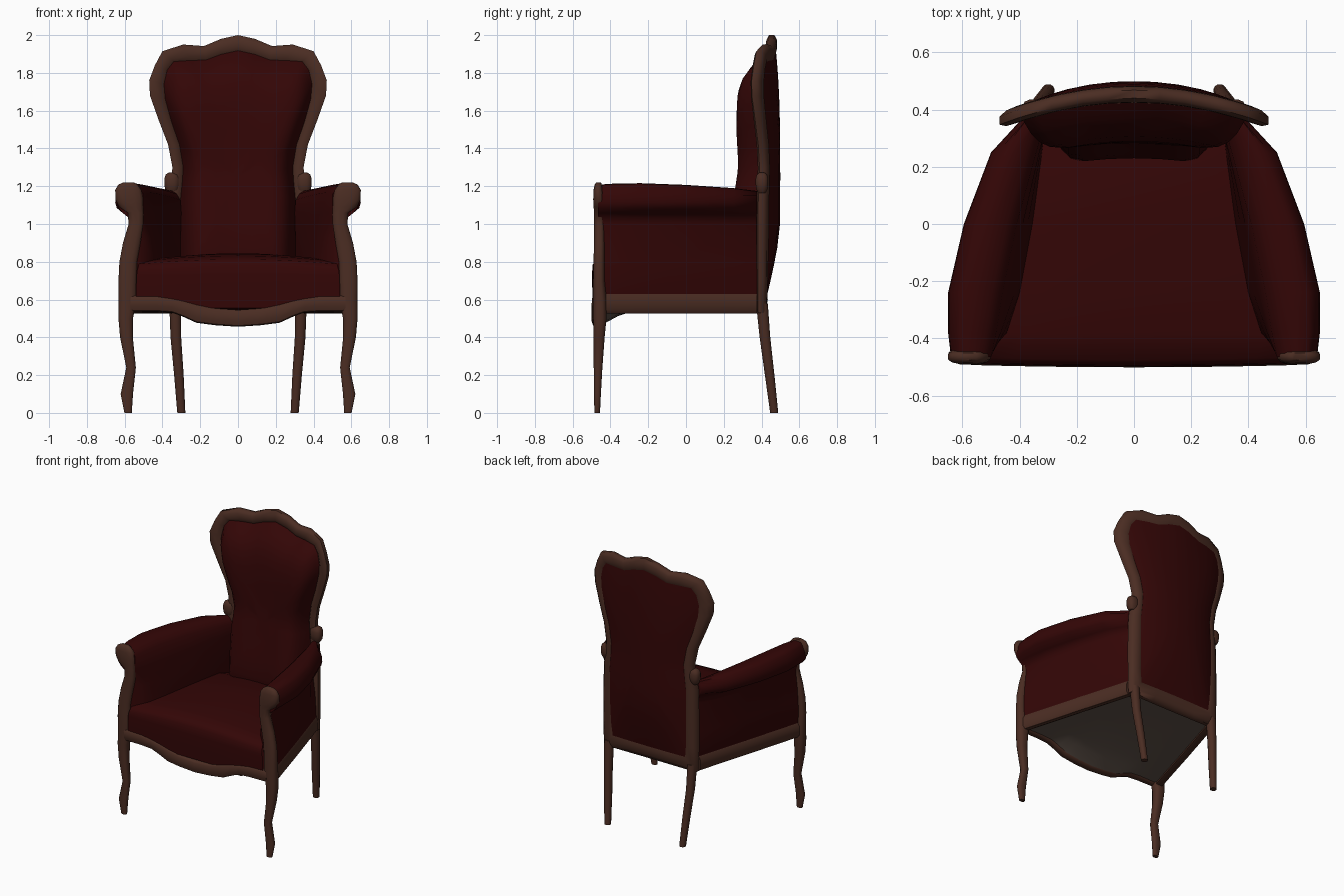
import bpy, bmesh, math

if "Cube" in bpy.data.objects:
    bpy.data.objects.remove(bpy.data.objects["Cube"])


def material(name, rgb):
    m = bpy.data.materials.new(name)
    m.diffuse_color = (*rgb, 1)
    m.use_nodes = True
    m.node_tree.nodes["Principled BSDF"].inputs["Base Color"].default_value = m.diffuse_color
    return m


RED = material("dark red upholstery", (0.033, 0.0018, 0.0018))
WOOD = material("brown wood", (0.070, 0.026, 0.0165))
LINING = material("grey lining", (0.120, 0.088, 0.070))


def loft(name, rings, mat, closed=True, caps=True, mirror=False, angle=50):
    """Skin a list of equal-length rings into one smooth-shaded object."""
    bm = bmesh.new()
    vs = [[bm.verts.new(p) for p in r] for r in rings]
    n = len(rings[0])
    for a, b in zip(vs, vs[1:]):
        for j in range(n if closed else n - 1):
            k = (j + 1) % n
            bm.faces.new((a[j], a[k], b[k], b[j]))
    if caps:
        bm.faces.new(vs[0])
        bm.faces.new(vs[-1])
    bmesh.ops.remove_doubles(bm, verts=bm.verts, dist=0.0005)
    bmesh.ops.recalc_face_normals(bm, faces=bm.faces)
    me = bpy.data.meshes.new(name)
    bm.to_mesh(me)
    bm.free()
    me.materials.append(mat)
    ob = bpy.data.objects.new(name, me)
    bpy.context.collection.objects.link(ob)
    if mirror:
        ob.modifiers.new("mirror", 'MIRROR').use_mirror_merge = False
    bpy.ops.object.select_all(action='DESELECT')
    ob.select_set(True)
    bpy.context.view_layer.objects.active = ob
    bpy.ops.object.shade_smooth_by_angle(angle=math.radians(angle))
    return ob


def oval(cx, cy, z, rx, ry, n=12, p=0.75):
    """Slightly squared horizontal oval ring."""
    pts = []
    for k in range(n):
        a = 2 * math.pi * (k + 0.5) / n
        c, s = math.cos(a), math.sin(a)
        pts.append((cx + rx * math.copysign(abs(c) ** p, c),
                    cy + ry * math.copysign(abs(s) ** p, s), z))
    return pts


# Front legs running up into the arm posts and scrolls: z, inner x, outer x, front y, back y
post = [(0, .562, .602, -.485, -.455), (.1, .555, .622, -.488, -.45), (.24, .54, .592, -.489, -.442),
        (.4, .556, .625, -.49, -.43), (.5, .555, .634, -.492, -.42), (.6, .535, .634, -.492, -.42),
        (.7, .537, .634, -.492, -.43), (.8, .533, .629, -.49, -.43), (.9, .515, .61, -.488, -.43),
        (1.0, .50, .58, -.487, -.43), (1.06, .50, .585, -.487, -.43), (1.09, .50, .63, -.49, -.43),
        (1.13, .50, .65, -.492, -.43), (1.18, .51, .652, -.49, -.44), (1.208, .53, .635, -.484, -.445),
        (1.22, .55, .61, -.475, -.45)]
loft("front_leg_and_arm_post",
     [oval((a + b) / 2, (c + d) / 2, z, (b - a) / 2, (d - c) / 2) for z, a, b, c, d in post],
     WOOD, mirror=True)

# Back legs, splayed backwards
loft("back_leg", [oval(x, y, z, r, r, p=0.9) for z, x, y, r in
     [(0, .30, .467, .022), (.2, .313, .443, .026), (.4, .329, .418, .029), (.58, .333, .402, .032)]],
     WOOD, mirror=True)

# Arms: y, rail outer x, roll outer x, crease x at the seat, upper inner x, top z
stations = [(-.465, .62, .64, .525, .51, 1.208), (-.38, .597, .65, .445, .492, 1.214),
            (-.24, .556, .65, .40, .47, 1.216), (0, .487, .595, .355, .42, 1.207),
            (.25, .412, .50, .322, .352, 1.19), (.375, .375, .385, .305, .315, 1.175)]


def arm_section(y, ox, rx, cx, ix, zt):
    wall = ox * .5 + rx * .5 - .055
    pts = [(cx, .58), (ox - .02, .58), (ox - .01, .625), (ox * .6 + wall * .4, .8), (wall, 1.0),
           (wall + .006, 1.035), (min(rx, wall + .035), 1.058), (rx - .008, 1.085), (rx, 1.115),
           (rx - .003, 1.15), (rx - .022, zt - .02), (rx * .75 + ix * .25, zt - .003),
           (rx * .45 + ix * .55, zt), (rx * .15 + ix * .85, zt - .015), (ix - .01, zt - .05),
           (ix * .7 + cx * .3 - .012, 1.06), (cx * .7 + ix * .3 - .004, .93), (cx, .82)]
    return [(x, y, z) for x, z in pts]


loft("arm", [arm_section(*s) for s in stations], RED, mirror=True, angle=55)

# Straight side rail under each arm
loft("side_rail", [[(ox - .055, y, .535), (ox - .04, y, .528), (ox - .01, y, .527), (ox + .003, y, .545),
                    (ox + .003, y, .605), (ox - .01, y, .63), (ox - .055, y, .62)]
                   for y, ox, *_ in stations], WOOD, mirror=True)

# Seat cushion with rounded front
seat = [(-.45, .542, .54), (-.484, .555, .54), (-.488, .65, .54), (-.49, .73, .537), (-.486, .785, .532),
        (-.467, .813, .525), (-.38, .832, .47), (-.24, .842, .43), (.0, .845, .38), (.25, .835, .34),
        (.36, .8, .31)]
loft("seat_cushion", [[(u / 5 * w, y - (.008 * (1 - (u / 5) ** 2) if y < -.4 else 0),
                        z - (.025 * (u / 5) ** 2 if z > .75 else 0)) for u in range(-5, 6)]
                      for y, z, w in seat], RED, closed=False, caps=False)

# Serpentine front rail: x, lower z, upper z
half = [(0, .456, .545), (.12, .464, .553), (.22, .477, .575), (.29, .509, .595), (.35, .531, .608),
        (.43, .536, .62), (.57, .535, .622)]
wave = [(-x, a, b) for x, a, b in half[:0:-1]] + half


def rail_section(x, a, b):
    y = -.49 - .008 * (1 - (x / .57) ** 2)
    return [(x, -.435, a + .02), (x, -.445, a + .004), (x, y + .025, a), (x, y + .006, a + .006),
            (x, y - .002, a + .03), (x, y - .003, b - .012), (x, y + .008, b), (x, -.435, b)]


loft("front_rail", [rail_section(*w) for w in wave], WOOD)

# Underside lining, dipping down to the front rail
loft("underside_lining", [[(x / .57 * w, y, .54 + (a - .535) * dip + .008) for x, a, _ in wave]
                          for y, w, dip in [(-.44, .57, 1), (-.36, .555, .45), (-.27, .535, .08),
                                            (0, .46, 0), (.41, .34, 0)]],
     LINING, closed=False, caps=False)

# Backrest outline: frame outer x, z and inner x, z
edge = [(0, 2.0, 0, 1.918), (.09, 1.98, .09, 1.898), (.18, 1.942, .17, 1.868), (.29, 1.95, .25, 1.866),
        (.40, 1.915, .34, 1.86), (.44, 1.84, .375, 1.815), (.47, 1.76, .392, 1.74),
        (.466, 1.68, .385, 1.66), (.42, 1.55, .352, 1.54), (.37, 1.42, .31, 1.42),
        (.347, 1.30, .29, 1.30), (.355, 1.22, .295, 1.22), (.37, 1.12, .305, 1.12),
        (.375, .9, .305, .9), (.374, .7, .30, .72), (.37, .53, .29, .625), (.18, .53, .15, .625),
        (0, .53, 0, .625)]
loop = edge + [(-a, b, -c, d) for a, b, c, d in edge[-2:0:-1]]
CZ = 1.25


def curve_y(x, z):
    drop = .06 * max(0, (.95 - z) / .42)
    return .46 - .42 * x * x - drop * max(0, 1 - (x / .36) ** 2)


def back_ring(blend, offset):
    """Ring between the frame's outer (0) and inner (1) outlines."""
    r = []
    for a, b, c, d in loop:
        x, z = a + (c - a) * blend, b + (d - b) * blend
        r.append((x, curve_y(x, z) + offset, z))
    return r


def panel_ring(t, front):
    """Inner outline shrunk by t; the front is padded, more so near the seat."""
    r = []
    for _, _, c, d in loop:
        x, z = c * t, CZ + (d - CZ) * t
        low = min(1, max(0, (1.3 - z) / .35))
        off = -.02 - (.155 + .05 * low) * (1 - t ** 7) if front else .016 + .023 * (1 - t ** 3)
        r.append((x, curve_y(x, z) + off, z))
    return r


puff = (.97, .92, .85, .75, .6, .4, .2, 0)
front = [panel_ring(t, True) for t in puff]
back = [panel_ring(t, False) for t in puff[::-1]]
frame = [back_ring(1, -.025), back_ring(.75, -.036), back_ring(.3, -.034), back_ring(0, -.02),
         back_ring(0, .008), back_ring(.3, .021), back_ring(.75, .023), back_ring(1, .016)]
loft("backrest_frame", frame, WOOD, caps=False, angle=60)
loft("backrest_front_cushion", [frame[0]] + front, RED, caps=False, angle=60)
loft("backrest_rear_panel", back + [frame[-1]], RED, caps=False, angle=60)

# Small carved scrolls where the frame meets the arms
loft("frame_scroll", [oval(.35, .402, 1.22 + .05 * s, .041 * r, .034 * r) for s, r in
     [(-1.1, .6), (-.7, .9), (-.2, 1), (.4, 1), (.85, .8), (1.05, .4)]], WOOD, mirror=True)
